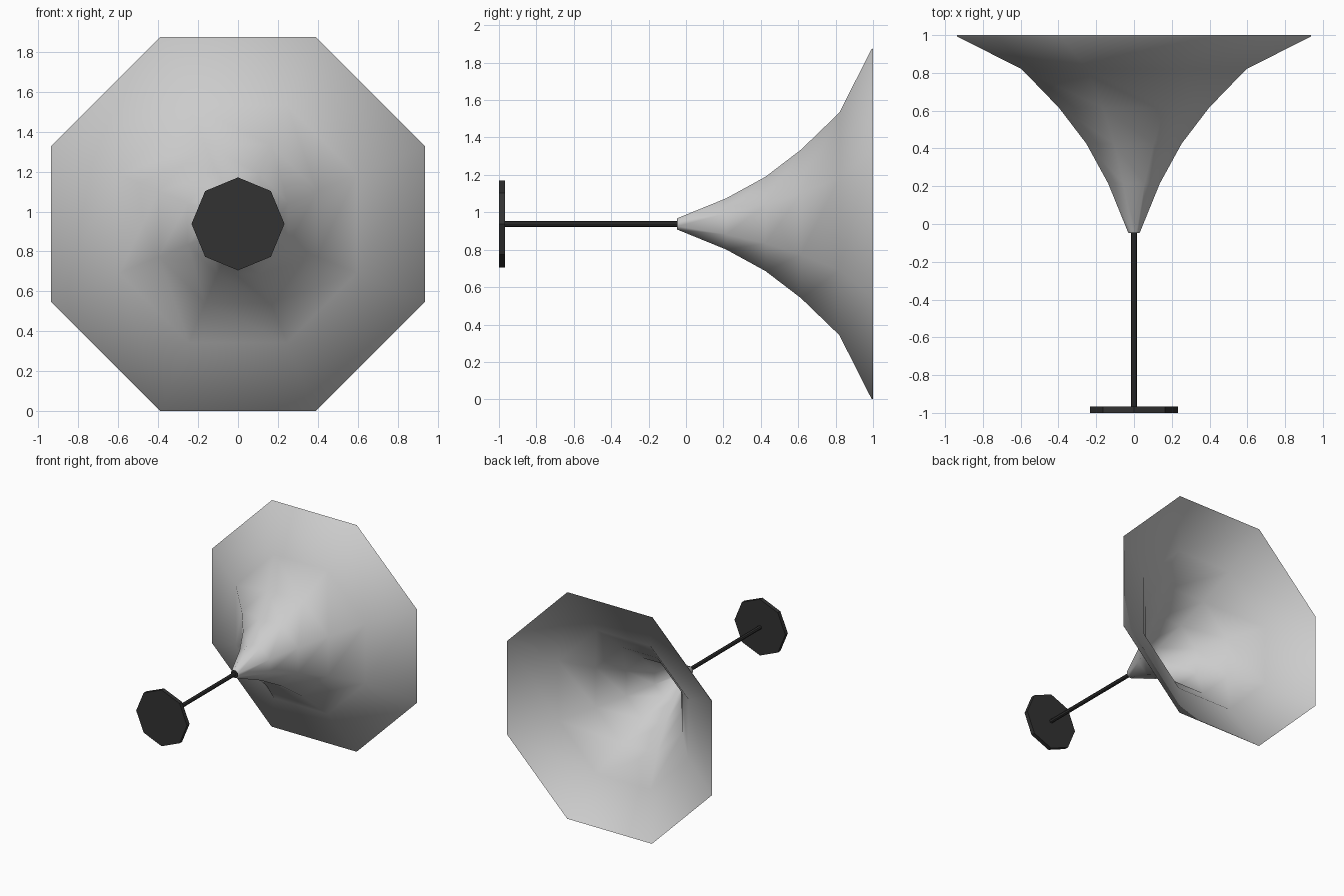
import bpy, bmesh, math
from mathutils import Matrix

if "Cube" in bpy.data.objects:
    bpy.data.objects.remove(bpy.data.objects["Cube"])

ZC = 0.938   # height of the horn axis
SIDES = 8


def material(name, v):
    m = bpy.data.materials.new(name)
    m.diffuse_color = (v, v, v, 1)
    m.use_nodes = True
    m.node_tree.nodes["Principled BSDF"].inputs["Base Color"].default_value = m.diffuse_color
    return m


silver = material("light grey", 0.60)
black = material("near black", 0.032)


def lathe(name, profile, mat, turn=0.0, caps=True, smooth=False):
    """Octagonal loft along y; profile holds (y, corner radius)."""
    bm = bmesh.new()
    rings = []
    for y, r in profile:
        rings.append([bm.verts.new((r * math.cos(turn + i * math.tau / SIDES), y,
                                    ZC + r * math.sin(turn + i * math.tau / SIDES)))
                      for i in range(SIDES)])
    for a, b in zip(rings, rings[1:]):
        for i in range(SIDES):
            j = (i + 1) % SIDES
            bm.faces.new((a[i], b[i], b[j], a[j]))
    if caps:
        bm.faces.new(rings[0])
        bm.faces.new(rings[-1][::-1])
    bmesh.ops.recalc_face_normals(bm, faces=bm.faces)
    # outer side of an open shell must face away from the axis
    f = bm.faces[0]
    c = f.calc_center_median()
    if f.normal.x * c.x + f.normal.z * (c.z - ZC) < 0:
        bmesh.ops.reverse_faces(bm, faces=bm.faces)
    me = bpy.data.meshes.new(name)
    bm.to_mesh(me)
    bm.free()
    me.materials.append(mat)
    ob = bpy.data.objects.new(name, me)
    bpy.context.collection.objects.link(ob)
    if smooth:
        bpy.ops.object.select_all(action='DESELECT')
        ob.select_set(True)
        bpy.context.view_layer.objects.active = ob
        bpy.ops.object.shade_smooth_by_angle(angle=math.radians(50))
    return ob


# flared bell: (y, half width across flats), open at the wide end
flare = [(-0.045, 0.031), (0.215, 0.137), (0.425, 0.252), (0.615, 0.397),
         (0.82, 0.595), (0.992, 0.935), (1.0, 0.938)]
k = 1 / math.cos(math.pi / SIDES)
lathe("horn_bell", [(y, r * k) for y, r in flare], silver,
      turn=math.pi / SIDES, caps=False, smooth=True)

# dark collar closing the narrow end
lathe("throat_collar", [(-0.048, 0.031), (-0.035, 0.031)], black, turn=math.pi / SIDES)

# thin stem and round end plate
lathe("stem", [(-0.97, 0.016), (-0.04, 0.016)], black)
lathe("end_plate", [(-1.0, 0.233), (-0.967, 0.233)], black)
